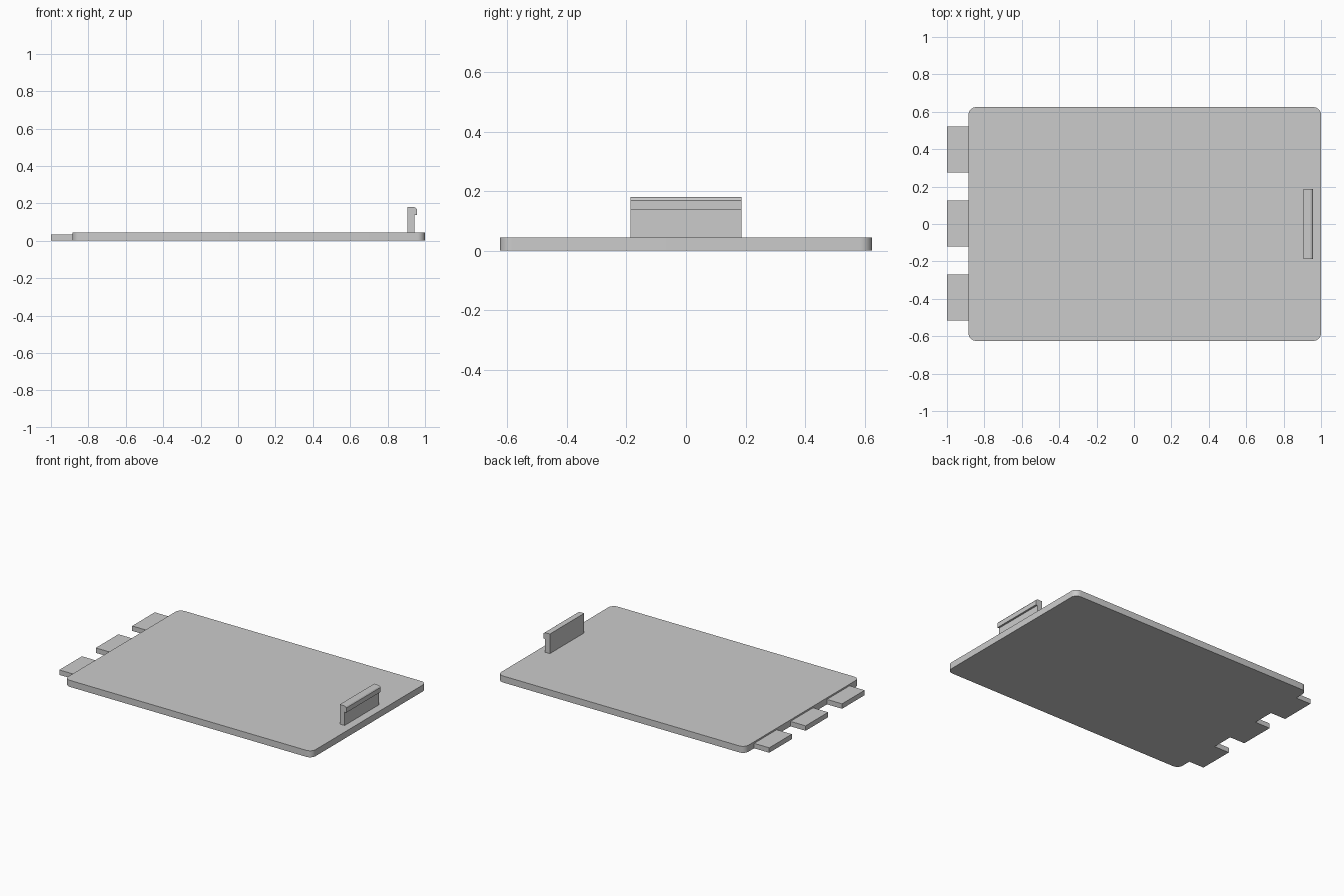
import bpy, bmesh, math

if "Cube" in bpy.data.objects:
    bpy.data.objects.remove(bpy.data.objects["Cube"])

grey = bpy.data.materials.new("plain grey")
grey.diffuse_color = (0.6, 0.6, 0.6, 1)
grey.use_nodes = True
grey.node_tree.nodes["Principled BSDF"].inputs["Base Color"].default_value = grey.diffuse_color


def extrude_outline(name, points, offset):
    """Make a solid by sweeping a closed outline along an offset vector."""
    bm = bmesh.new()
    face = bm.faces.new([bm.verts.new(p) for p in points])
    swept = bmesh.ops.extrude_face_region(bm, geom=[face])["geom"]
    bmesh.ops.translate(bm, vec=offset,
                        verts=[v for v in swept if isinstance(v, bmesh.types.BMVert)])
    bmesh.ops.recalc_face_normals(bm, faces=bm.faces)
    mesh = bpy.data.meshes.new(name)
    bm.to_mesh(mesh)
    bm.free()
    mesh.materials.append(grey)
    obj = bpy.data.objects.new(name, mesh)
    bpy.context.collection.objects.link(obj)
    return obj


# Cover plate with rounded corners
LEFT, RIGHT, HALF_Y, THICK, RADIUS, STEPS = -0.885, 1.0, 0.625, 0.045, 0.042, 8
outline = []
for i, (cx, cy) in enumerate([(RIGHT - RADIUS, HALF_Y - RADIUS), (LEFT + RADIUS, HALF_Y - RADIUS),
                              (LEFT + RADIUS, RADIUS - HALF_Y), (RIGHT - RADIUS, RADIUS - HALF_Y)]):
    for s in range(STEPS + 1):
        a = math.radians(90 * (i + s / STEPS))
        outline.append((cx + RADIUS * math.cos(a), cy + RADIUS * math.sin(a), 0))
plate = extrude_outline("cover_plate", outline, (0, 0, THICK))
bpy.context.view_layer.objects.active = plate
plate.select_set(True)
bpy.ops.object.shade_smooth_by_angle(angle=math.radians(30))

# Three insertion tabs along the left edge
for i, y in enumerate((-0.394, 0.003, 0.399)):
    corners = [(-1, y - 0.123, 0), (LEFT, y - 0.123, 0), (LEFT, y + 0.123, 0), (-1, y + 0.123, 0)]
    extrude_outline(f"tab_{i + 1}", corners, (0, 0, 0.034))

# Upright snap latch with a chamfered lip facing outward
profile = [(0.907, THICK), (0.944, THICK), (0.944, 0.137), (0.957, 0.137),
           (0.957, 0.169), (0.951, 0.176), (0.943, 0.18), (0.907, 0.18)]
extrude_outline("snap_latch", [(x, -0.187, z) for x, z in profile], (0, 0.374, 0))
